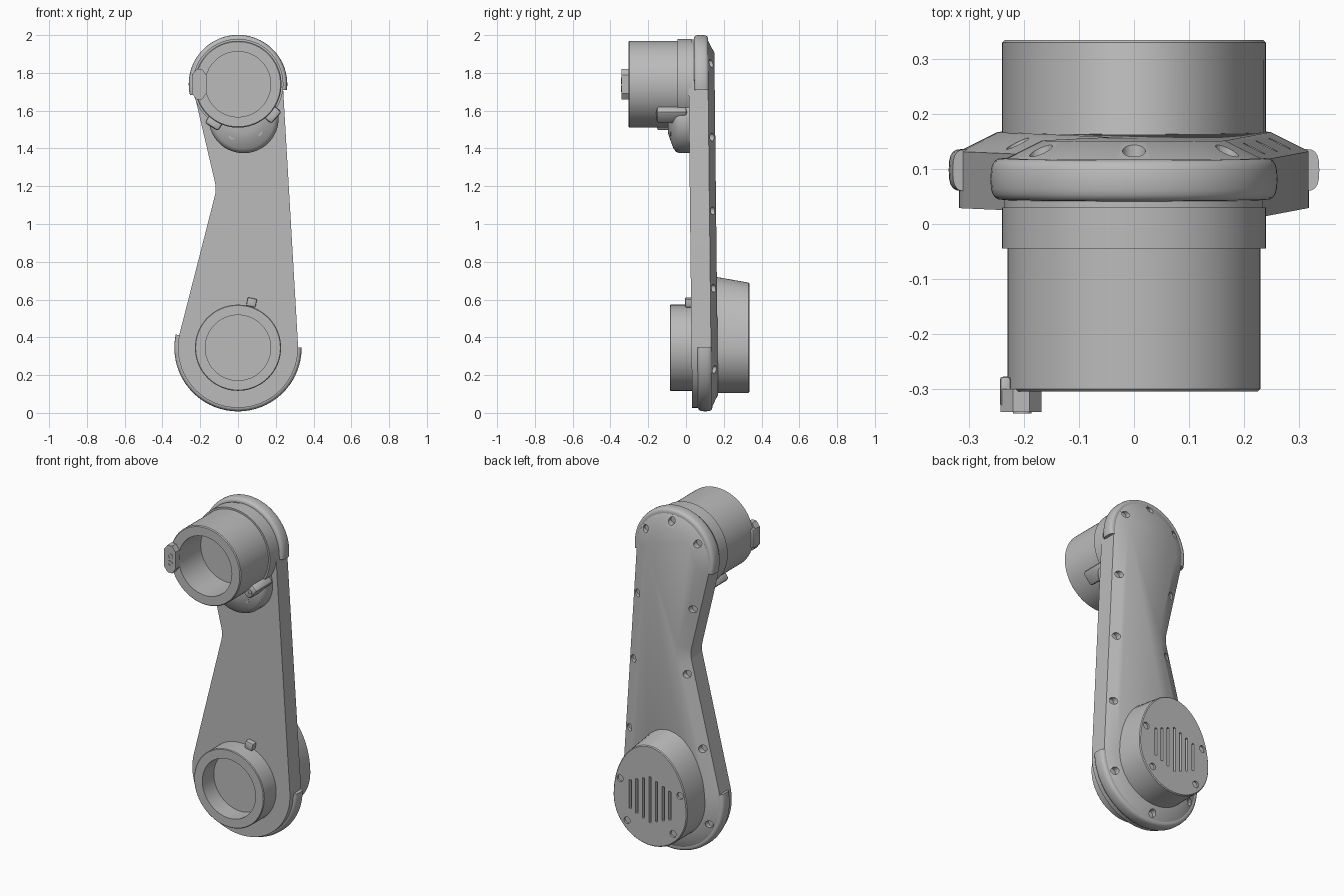
import bpy, bmesh
from math import sin, cos, pi, radians, atan2, acos, hypot, copysign
from mathutils import Matrix, Vector

if "Cube" in bpy.data.objects:
    bpy.data.objects.remove(bpy.data.objects["Cube"])

grey = bpy.data.materials.new("plain grey")
grey.use_nodes = True
COLOUR = (0.5, 0.5, 0.5, 1)
grey.diffuse_color = COLOUR
grey.node_tree.nodes["Principled BSDF"].inputs["Base Color"].default_value = COLOUR

TOP, LOW = 1.74, 0.345          # pivot heights
R_TOP, R_LOW, R_WAIST = 0.237, 0.318, 0.15
WAIST = (-0.268, 1.186)


def finish(name, bm, smooth=True):
    bmesh.ops.recalc_face_normals(bm, faces=bm.faces)
    mesh = bpy.data.meshes.new(name)
    bm.to_mesh(mesh)
    bm.free()
    mesh.materials.append(grey)
    ob = bpy.data.objects.new(name, mesh)
    bpy.context.collection.objects.link(ob)
    if smooth:
        shade(ob)
    return ob


def activate(ob):
    bpy.ops.object.select_all(action='DESELECT')
    ob.select_set(True)
    bpy.context.view_layer.objects.active = ob


def shade(ob):
    activate(ob)
    bpy.ops.object.shade_smooth_by_angle(angle=radians(28))


def loft_into(bm, rings):
    rows = [[bm.verts.new(p) for p in ring] for ring in rings]
    n = len(rows[0])
    for a, b in zip(rows, rows[1:]):
        for i in range(n):
            j = (i + 1) % n
            bm.faces.new((a[i], a[j], b[j], b[i]))
    bm.faces.new(rows[0])
    bm.faces.new(rows[-1])


def loft(name, rings):
    bm = bmesh.new()
    loft_into(bm, rings)
    return finish(name, bm)


def circle(x, z, r, y, n=64):
    return [(x + r * cos(2 * pi * i / n), y, z + r * sin(2 * pi * i / n)) for i in range(n)]


def lathe(name, x, z, profile, n=64):
    return loft(name, [circle(x, z, r, y, n) for r, y in profile])


def arc(x, z, r, a0, a1, n):
    steps = [a0 + (a1 - a0) * i / n for i in range(n + 1)]
    return [(x + r * cos(a), z + r * sin(a)) for a in steps]


def lean(z):
    return 0.011 * (1 - z)


def tangent(cz, r):
    dx, dz = WAIST[0], WAIST[1] - cz
    return atan2(dz, dx) % (2 * pi), acos((r + R_WAIST) / hypot(dx, dz))


# Arm outline: two end arcs, a straight side and a waisted side
SIDE = (R_LOW - R_TOP) / (TOP - LOW)
a, b = tangent(TOP, R_TOP)
UP_END = a - b
a, b = tangent(LOW, R_LOW)
LOW_START = a + b


def outline(inset, y):
    pts = arc(0, TOP, R_TOP - inset, SIDE, UP_END, 36)
    pts += arc(*WAIST, R_WAIST + inset, UP_END - pi, LOW_START - pi, 8)
    pts += arc(0, LOW, R_LOW - inset, LOW_START, SIDE + 2 * pi, 40)
    return [(x, y + lean(z), z) for x, z in pts]


def cut(ob, cutter):
    cutter.hide_render = True
    mod = ob.modifiers.new("cut", 'BOOLEAN')
    mod.object = cutter
    mod.solver = 'EXACT'
    activate(ob)
    bpy.ops.object.modifier_apply(modifier=mod.name)
    bpy.data.objects.remove(cutter)
    shade(ob)


def edge_x(z, side):
    """Middle of the chamfer at height z, on the given side."""
    pts = [p for p in outline(0.035, 0) if p[0] * side > 0]
    pts.sort(key=lambda p: p[2])
    for p, q in zip(pts, pts[1:]):
        if p[2] <= z < q[2]:
            return p[0] + (q[0] - p[0]) * (z - p[2]) / (q[2] - p[2])
    return pts[-1][0]


arm = loft("arm_shell", [outline(0, 0.022), outline(0, 0.125), outline(0.07, 0.16)])

# Fastener holes along the rear chamfer
spots = [(0, TOP + 0.2), (0, LOW - 0.282)]
spots += [(edge_x(z, s), z) for s in (-1, 1) for z in (0.23, 0.66, 1.07, 1.46, 1.85)]
bm = bmesh.new()
for x, z in spots:
    y = 0.12 + lean(z)
    loft_into(bm, [circle(x, z, 0.021, y, 20), circle(x, z, 0.021, y + 0.1, 20)])
cut(arm, finish("hole_cutter", bm, False))


# Rear egg-shaped housing with vents and screw recesses
def egg(y, r, rise, n=72):
    ring = []
    for i in range(n):
        t = 2 * pi * i / n
        ring.append((r * cos(t), y, LOW + (rise if sin(t) > 0 else r) * sin(t)))
    return ring


housing = loft("rear_housing", [egg(0.13, 0.24, 0.38), egg(0.33, 0.24, 0.345),
                                egg(0.335, 0.235, 0.34)])
bm = bmesh.new()
for i in range(-3, 4):
    half = 0.135 - 0.017 * abs(i)
    place = Matrix.Translation((i * 0.043, 0.335, 0.375)) @ Matrix.Diagonal((0.014, 0.04, 2 * half, 1))
    bmesh.ops.create_cube(bm, size=1, matrix=place)
for x, z in ((0.195, 0.45), (0.15, 0.215)):
    for s in (-1, 1):
        loft_into(bm, [circle(s * x, z, 0.02, y, 20) for y in (0.323, 0.36)])
cut(housing, finish("vent_cutter", bm, False))


# Rounded bumpers hugging both ends
def bumper(name, cz, r, y, a0, a1):
    rings, n = [], 48
    for i in range(n + 1):
        t = radians(a0 + (a1 - a0) * i / n)
        ring = []
        for k in range(20):
            u = 2 * pi * k / 20
            c, s = cos(u), sin(u)
            d = r + 0.024 * copysign(abs(c) ** 0.7, c)
            z = cz + d * sin(t)
            ring.append((d * cos(t), y + lean(z) + 0.038 * copysign(abs(s) ** 0.7, s), z))
        rings.append(ring)
    return loft(name, rings)


bumper("upper_bumper", TOP, R_TOP, 0.09, -7, 193)
bumper("lower_bumper", LOW, R_LOW - 0.005, 0.091, 168, 360)

# Open sockets on the front
lathe("upper_socket", 0, TOP, [(0.24, 0.03), (0.24, -0.045), (0.23, -0.045), (0.23, -0.3),
                               (0.225, -0.305), (0.173, -0.305), (0.173, -0.1)], 80)
lathe("lower_socket", 0, LOW, [(0.228, 0.05), (0.228, -0.081), (0.224, -0.085),
                               (0.173, -0.085), (0.173, 0.022)], 80)


def block(name, centre, size, turn=0, bevel=0.008):
    bm = bmesh.new()
    place = Matrix.Translation(Vector(centre)) @ Matrix.Rotation(turn, 4, 'Y')
    bmesh.ops.create_cube(bm, size=1, matrix=place @ Matrix.Diagonal((*size, 1)))
    bmesh.ops.bevel(bm, geom=bm.edges[:], offset=bevel, segments=2, profile=0.5, affect='EDGES')
    return finish(name, bm)


def screw(name, x, z, y, r=0.018):
    lathe(name, x, z, [(r, y + 0.03), (r, y), (r * 0.55, y), (r * 0.55, y + 0.012)], 20)


block("lower_key", (0.072, 0.015, 0.585), (0.05, 0.04, 0.045), radians(12), 0.006)

# Clamp bracket below the upper socket
lathe("clamp_bracket", 0.03, 1.56, [(0.185, 0.03), (0.185, -0.035), (0.178, -0.052),
                                    (0.162, -0.066), (0.11, -0.085), (0.08, -0.095)])
for name, x, z in (("right", -0.128, 1.535), ("left", 0.185, 1.578)):
    turn = -atan2(x, z - TOP) + pi
    block(name + "_clamp_ear", (x, -0.075, z), (0.085, 0.16, 0.05), -turn, 0.014)
    screw(name + "_ear_screw", x, z, -0.158, 0.015)
screw("right_clamp_screw", -0.03, 1.465, -0.082)
screw("left_clamp_screw", 0.11, 1.485, -0.082)

# Chamfered clip on the socket rim
corners = [(-0.243, 1.69), (-0.243, 1.79), (-0.22, 1.82), (-0.19, 1.82),
           (-0.168, 1.79), (-0.168, 1.69), (-0.19, 1.66), (-0.22, 1.66)]
loft("rim_clip", [[(x, y, z) for x, z in corners] for y in (-0.3, -0.342)])
block("rim_clip_lip", (-0.234, -0.305, 1.74), (0.02, 0.055, 0.11), 0, 0.006)
for name, z in (("upper", 1.758), ("lower", 1.715)):
    screw(name + "_clip_screw", -0.203, z, -0.345, 0.017)
